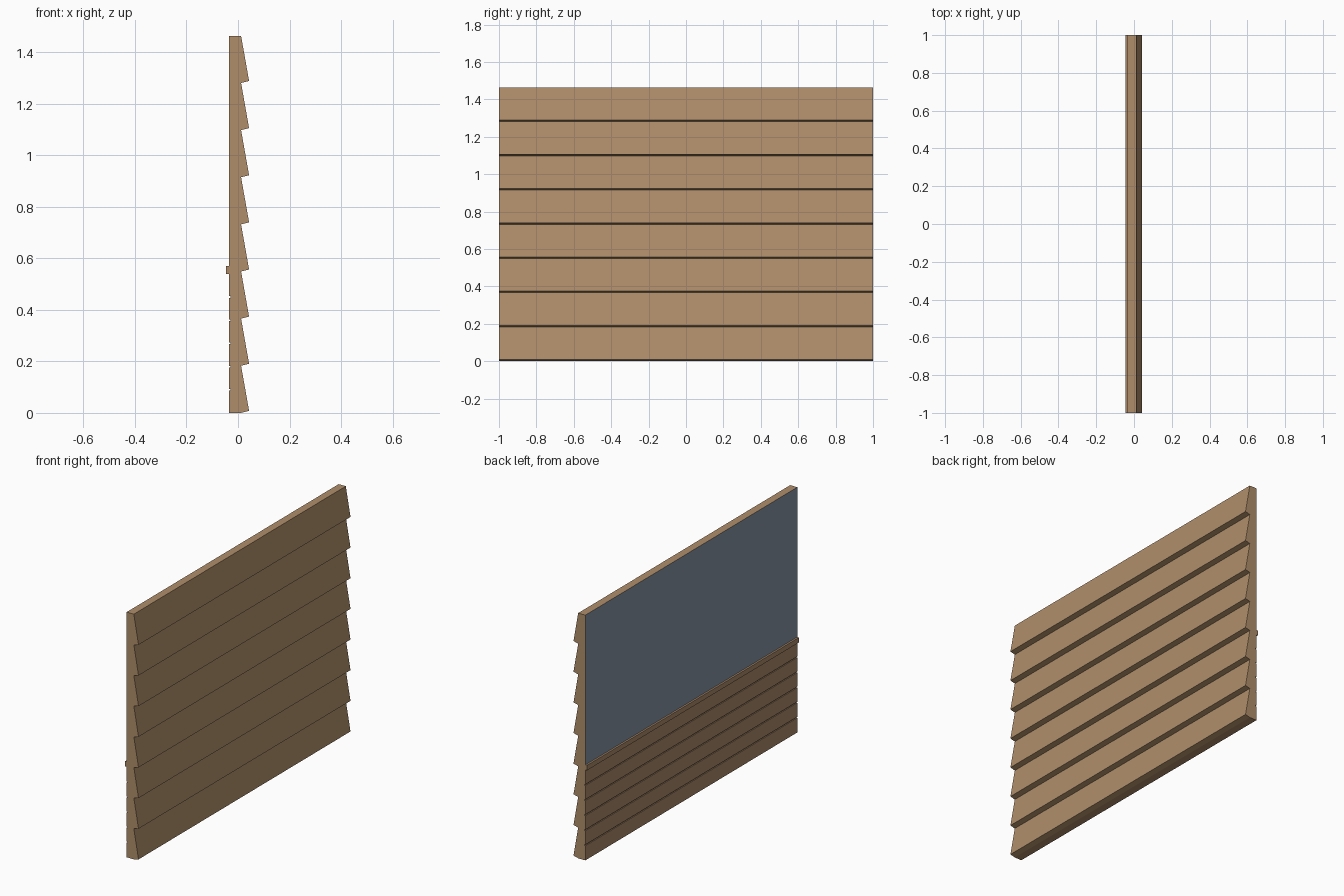
import bpy, bmesh

if "Cube" in bpy.data.objects:
    bpy.data.objects.remove(bpy.data.objects["Cube"])

PITCH, BOARDS, LENGTH = 0.183, 8, 2.0
TOP = PITCH * BOARDS
RAIL_Z0, RAIL_Z1 = 0.54, 0.57


def material(name, rgb):
    m = bpy.data.materials.new(name)
    m.diffuse_color = (*rgb, 1)
    m.use_nodes = True
    m.node_tree.nodes["Principled BSDF"].inputs["Base Color"].default_value = m.diffuse_color
    return m


wood = material("siding_wood", (0.43, 0.27, 0.145))
plank_wood = material("plank_wood", (0.40, 0.25, 0.14))
paint = material("blue_grey_paint", (0.24, 0.30, 0.37))


def prism(name, profile, mats):
    """Extrude an (x, z) profile along the wall's length (y)."""
    bm = bmesh.new()
    face = bm.faces.new([bm.verts.new((x, -LENGTH / 2, z)) for x, z in profile])
    ext = bmesh.ops.extrude_face_region(bm, geom=[face])
    verts = [g for g in ext["geom"] if isinstance(g, bmesh.types.BMVert)]
    bmesh.ops.translate(bm, verts=verts, vec=(0, LENGTH, 0))
    bmesh.ops.recalc_face_normals(bm, faces=bm.faces)
    me = bpy.data.meshes.new(name)
    bm.to_mesh(me)
    bm.free()
    for m in mats:
        me.materials.append(m)
    ob = bpy.data.objects.new(name, me)
    bpy.context.collection.objects.link(ob)
    return ob


def strip(name, x0, x1, z0, z1, mat):
    return prism(name, [(x0, z0), (x1, z0), (x1, z1), (x0, z1)], [mat])


# Wall core, thinner behind the planks; the upper inside face is painted
core = prism("wall_core", [(-0.030, 0), (0.012, 0), (0.012, TOP), (-0.035, TOP),
                           (-0.035, RAIL_Z0), (-0.030, RAIL_Z0)], [wood, paint])
for p in core.data.polygons:
    if p.normal.x < -0.9 and p.center.z > RAIL_Z1:
        p.material_index = 1

# Overlapping outside siding boards
for i in range(BOARDS):
    z = i * PITCH
    prism(f"siding_board_{i + 1}",
          [(0.012, z), (0.043, z + 0.008), (0.012, z + PITCH)], [wood])

# Inside wainscot planks with narrow grooves between them
step = RAIL_Z0 / 6
for i in range(6):
    z0 = i * step + (0.003 if i else 0)
    z1 = (i + 1) * step - (0.003 if i < 5 else 0)
    strip(f"wainscot_plank_{i + 1}", -0.035, -0.030, z0, z1, plank_wood)

# Chair rail above the planks
strip("chair_rail", -0.046, -0.035, RAIL_Z0, RAIL_Z1, plank_wood)
